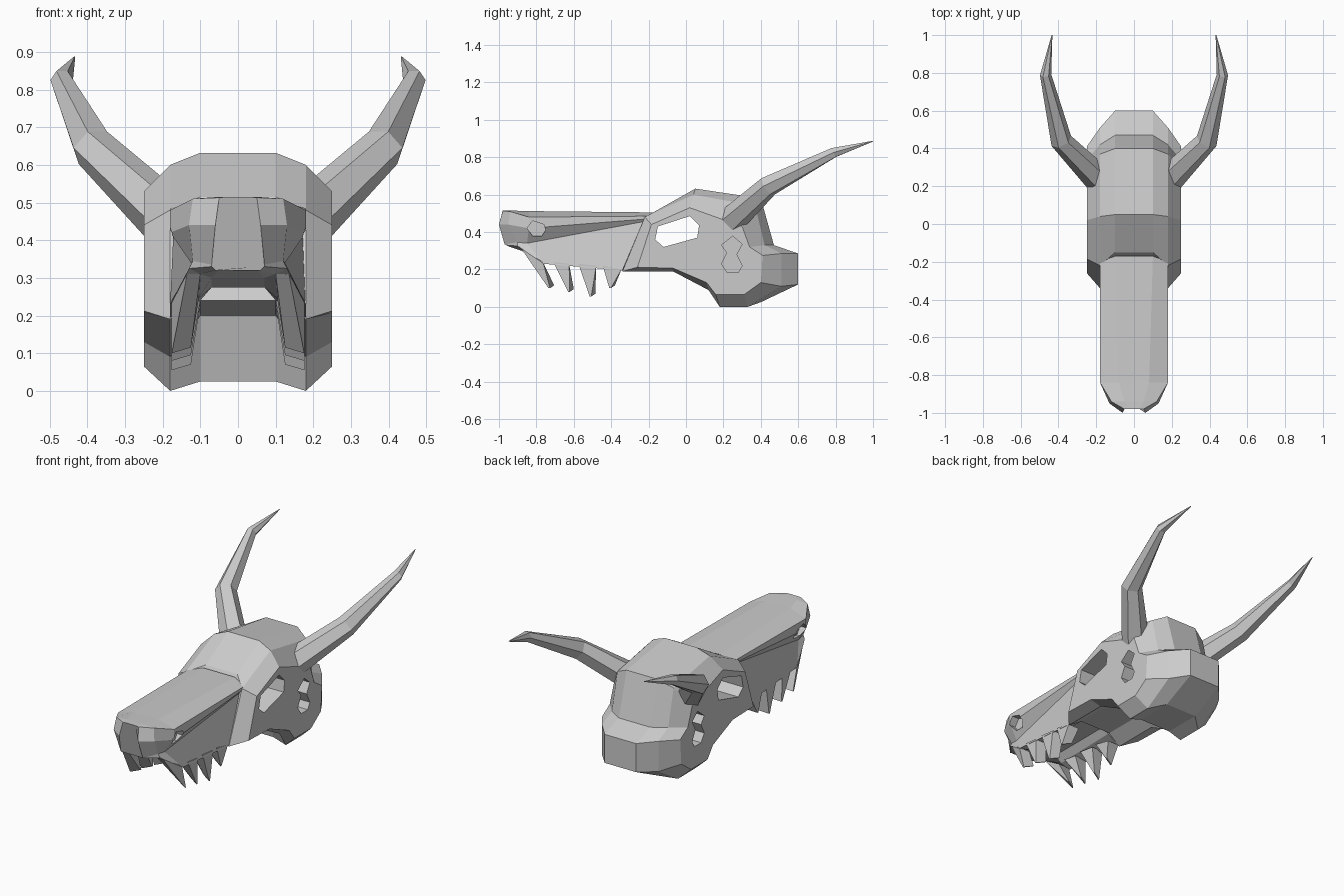
import bpy, bmesh, math
from mathutils import Vector

if "Cube" in bpy.data.objects:
    bpy.data.objects.remove(bpy.data.objects["Cube"])


def make(name, rings, mirror=False):
    """Loft closed rings of equal length, cap both ends; optionally add a copy mirrored in x."""
    bm = bmesh.new()
    for s in ((1, -1) if mirror else (1,)):
        vs = [[bm.verts.new((s * x, y, z)) for x, y, z in r] for r in rings]
        n = len(vs[0])
        for a, b in zip(vs, vs[1:]):
            for i in range(n):
                j = (i + 1) % n
                bm.faces.new((a[i], a[j], b[j], b[i]))
        bm.faces.new(vs[0])
        bm.faces.new(vs[-1])
    bmesh.ops.recalc_face_normals(bm, faces=bm.faces)
    me = bpy.data.meshes.new(name)
    bm.to_mesh(me)
    bm.free()
    ob = bpy.data.objects.new(name, me)
    bpy.context.collection.objects.link(ob)
    return ob


def cut(ob, outline, x0, x1, mirror):
    """Cut a yz outline, extruded from x0 to x1, out of an object."""
    c = make("cutter", [[(x, y, z) for y, z in outline] for x in (x0, x1)], mirror)
    c.hide_render = True
    m = ob.modifiers.new("cut", 'BOOLEAN')
    m.operation, m.object, m.solver = 'DIFFERENCE', c, 'EXACT'
    bpy.context.view_layer.objects.active = ob
    bpy.ops.object.modifier_apply(modifier=m.name)
    bpy.data.objects.remove(c)


# Cranium: side profiles (y, z) at three distances from the middle
inner = [(-.33, .24), (-.15, .515), (.05, .632), (.40, .58), (.47, .33), (.60, .285),
         (.60, .12), (.40, .025), (.18, .025), (.13, .20), (-.07, .24)]
middle = [(-.34, .19), (-.22, .48), (.04, .60), (.37, .54), (.42, .33), (.51, .285),
          (.51, .11), (.33, 0), (.18, 0), (.12, .09), (-.07, .19)]
outer = [(-.26, .212), (-.185, .44), (.02, .53), (.30, .43), (.34, .32), (.41, .275),
         (.40, .13), (.31, .065), (.16, .065), (.11, .13), (-.07, .207)]
layers = [(.25, outer), (.18, middle), (.10, inner)]
layers += [(-x, p) for x, p in reversed(layers)]
cranium = make("cranium", [[(x, y, z) for y, z in p] for x, p in layers])

# Eye sockets pass right through, ear holes are recesses
cut(cranium, [(-.165, .36), (-.15, .43), (.02, .485), (.07, .435), (.06, .37), (-.12, .32)],
    -.4, .4, False)
cut(cranium, [(.19, .33), (.25, .378), (.30, .335), (.27, .28), (.30, .22), (.28, .185),
              (.22, .185), (.19, .23), (.22, .29)], .17, .4, True)

# Snout: half cross-sections from nose tip to brow
# (top, top edge, ridge, groove, jaw outside, jaw inside, palate)
half = [
    [(.03, -.98, .515), (.05, -.98, .513), (.06, -1.0, .44), (.07, -.97, .335),
     (.07, -.96, .33), (.06, -.94, .32), (.05, -.93, .32)],
    [(.05, -.94, .515), (.12, -.94, .51), (.13, -.95, .44), (.12, -.90, .345),
     (.13, -.90, .325), (.10, -.88, .31), (.07, -.88, .30)],
    [(.08, -.84, .512), (.18, -.84, .48), (.18, -.84, .42), (.125, -.85, .34),
     (.18, -.76, .23), (.11, -.75, .24), (.07, -.75, .275)],
    [(.10, -.17, .505), (.18, -.20, .485), (.18, -.21, .47), (.17, -.23, .455),
     (.18, -.34, .195), (.10, -.34, .24), (.07, -.34, .275)],
]
snout = make("snout", [h + [(-x, y, z) for x, y, z in reversed(h)] for h in half])

# Nostrils
cut(snout, [(-.85, .42), (-.82, .46), (-.76, .44), (-.75, .41), (-.77, .38), (-.82, .38)],
    .135, .4, True)

# Teeth: base front, base back and tip in (y, z)
for i, (f, b, t) in enumerate([((-.88, .31), (-.765, .24), (-.735, .10)),
                               ((-.71, .24), (-.625, .23), (-.63, .08)),
                               ((-.575, .23), (-.48, .22), (-.515, .055)),
                               ((-.445, .22), (-.345, .20), (-.41, .10))]):
    xf = .135 if i == 0 else .177
    base = [(xf, *f), (.177, *b), (.105, *b), (.10, *f)]
    ty, tz = t
    tip = [(.176, ty, tz), (.176, ty + .008, tz), (.125, ty + .03, tz + .015),
           (.125, ty + .022, tz + .015)]
    make("tooth_pair_%d" % (i + 1), [base, tip], True)

# Horns: six-sided tapering tube along a bent path
path = [Vector(p) for p in ((.17, .22, .44), (.385, .44, .645), (.468, .79, .825), (.434, 1.0, .886))]
radii = (.078, .058, .030, .002)
rings = []
for i, (p, r) in enumerate(zip(path, radii)):
    d = (path[min(i + 1, 3)] - path[max(i - 1, 0)]).normalized()
    side = d.cross(Vector((0, 0, 1))).normalized()
    up = side.cross(d)
    rings.append([tuple(p + r * (math.cos(a) * side + math.sin(a) * up))
                  for a in (k * math.pi / 3 for k in range(6))])
make("horns", rings, True)
